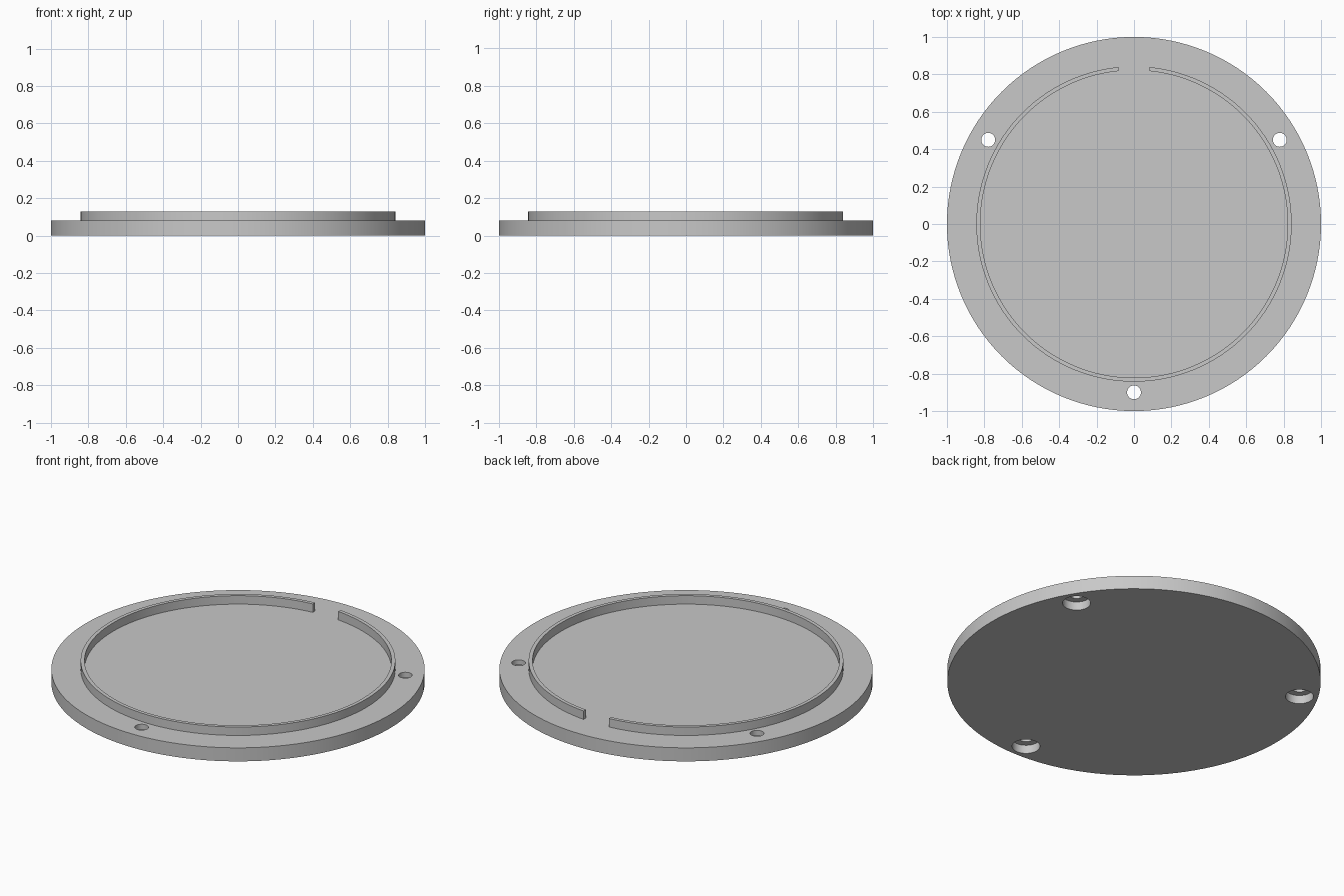
import bpy, bmesh
from math import sin, cos, asin, pi, tau, radians

cube = bpy.data.objects.get("Cube")
if cube:
    bpy.data.objects.remove(cube, do_unlink=True)

PLATE_R, PLATE_H = 1.0, 0.08
RIM_OUT, RIM_IN, RIM_TOP = 0.843, 0.822, 0.13
GAP = 0.083                      # half width of the opening at the back
HOLE_R, BORE_R, BORE_DEPTH = 0.037, 0.075, 0.05
BOLT_CIRCLE = 0.9

grey = bpy.data.materials.new("light grey")
grey.use_nodes = True
colour = (0.58, 0.58, 0.58, 1)
grey.diffuse_color = colour
grey.node_tree.nodes["Principled BSDF"].inputs["Base Color"].default_value = colour


def add_object(name, bm):
    bmesh.ops.recalc_face_normals(bm, faces=bm.faces)
    mesh = bpy.data.meshes.new(name)
    bm.to_mesh(mesh)
    bm.free()
    mesh.materials.append(grey)
    obj = bpy.data.objects.new(name, mesh)
    bpy.context.collection.objects.link(obj)
    return obj


def activate(obj):
    bpy.ops.object.select_all(action='DESELECT')
    obj.select_set(True)
    bpy.context.view_layer.objects.active = obj


def turned(bm, profile, segments, cx=0, cy=0):
    """Solid of revolution from (radius, height) pairs, capped at both ends."""
    rings = [[bm.verts.new((cx + r * cos(tau * i / segments),
                            cy + r * sin(tau * i / segments), z))
              for i in range(segments)] for r, z in profile]
    for low, high in zip(rings, rings[1:]):
        for i in range(segments):
            j = (i + 1) % segments
            bm.faces.new((low[i], low[j], high[j], high[i]))
    bm.faces.new(rings[0][::-1])
    bm.faces.new(rings[-1])


# Base plate
bm = bmesh.new()
turned(bm, [(PLATE_R, 0), (PLATE_R, PLATE_H)], 128)
plate = add_object("base_plate", bm)

# Three screw holes, counterbored from below
bm = bmesh.new()
for k in range(3):
    a = -pi / 2 + k * tau / 3
    turned(bm, [(BORE_R, -0.05), (BORE_R, BORE_DEPTH),
                (HOLE_R, BORE_DEPTH), (HOLE_R, PLATE_H + 0.05)],
           48, BOLT_CIRCLE * cos(a), BOLT_CIRCLE * sin(a))
cutter = add_object("screw_hole_cutter", bm)
cutter.hide_render = True
cut = plate.modifiers.new("screw_holes", 'BOOLEAN')
cut.operation = 'DIFFERENCE'
cut.solver = 'EXACT'
cut.object = cutter
activate(plate)
bpy.ops.object.modifier_apply(modifier=cut.name)
bpy.data.objects.remove(cutter, do_unlink=True)

# Raised locating rim, open at the back with parallel ends
bm = bmesh.new()
steps = 124
sections = []
for i in range(steps + 1):
    section = []
    for r, z in ((RIM_OUT, PLATE_H), (RIM_OUT, RIM_TOP),
                 (RIM_IN, RIM_TOP), (RIM_IN, PLATE_H)):
        start = asin(GAP / r)
        a = pi / 2 + start + (tau - 2 * start) * i / steps
        section.append(bm.verts.new((r * cos(a), r * sin(a), z)))
    sections.append(section)
for s, t in zip(sections, sections[1:]):
    for k in range(4):
        n = (k + 1) % 4
        bm.faces.new((s[k], s[n], t[n], t[k]))
bm.faces.new(sections[0])
bm.faces.new(sections[-1][::-1])
rim = add_object("locating_rim", bm)

# Smooth round walls, crisp edges
for obj in (plate, rim):
    activate(obj)
    bpy.ops.object.shade_smooth_by_angle(angle=radians(30))
